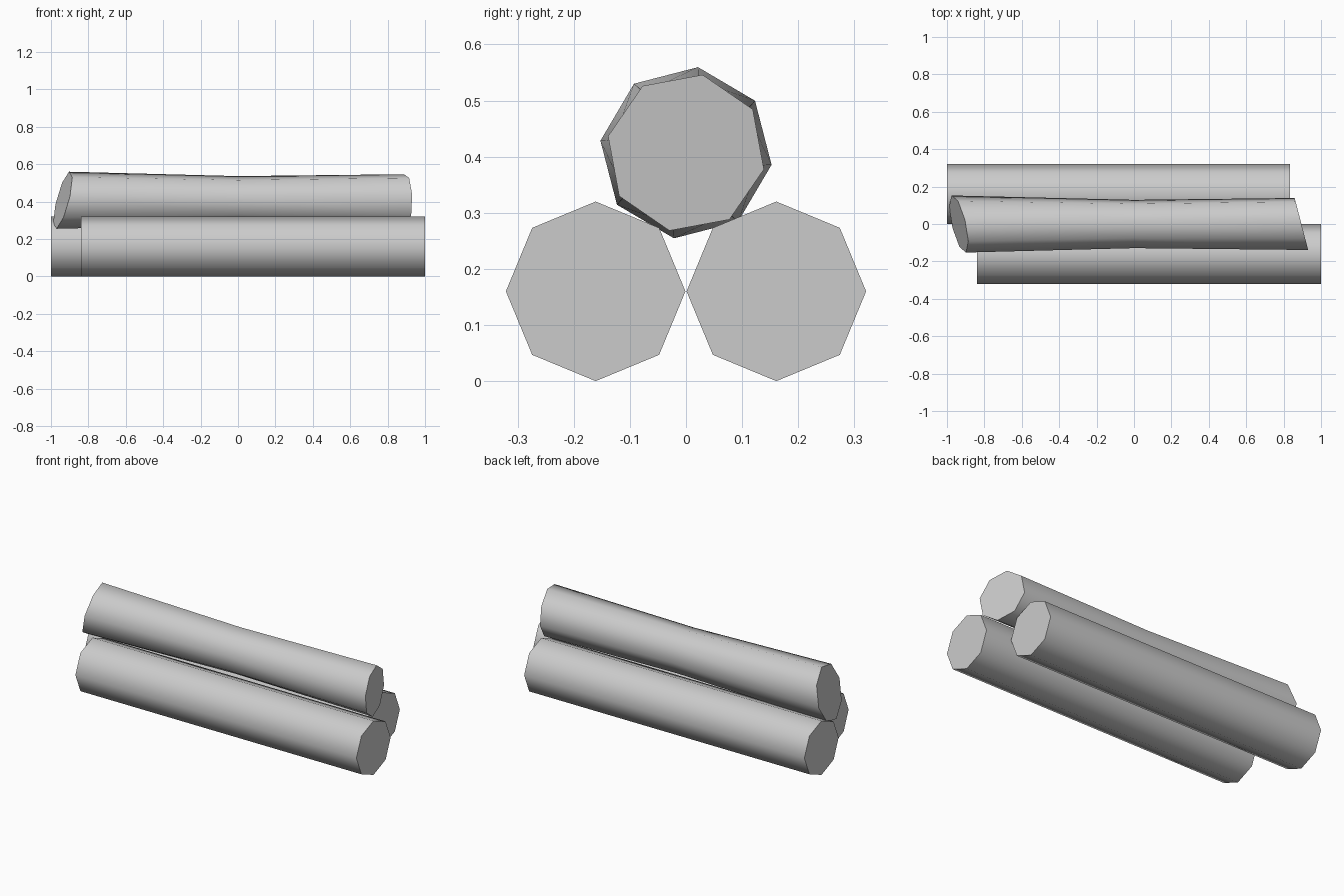
import bpy, bmesh
from math import sin, cos, radians

SIDES = 8

cube = bpy.data.objects.get("Cube")
if cube:
    bpy.data.objects.remove(cube, do_unlink=True)

grey = bpy.data.materials.new("plain_grey")
grey.use_nodes = True
colour = (0.6, 0.6, 0.6, 1)
grey.diffuse_color = colour
grey.node_tree.nodes["Principled BSDF"].inputs["Base Color"].default_value = colour


def make_log(name, y, z, rings):
    """Loft octagon rings along x: (x, radius, start angle, slant in y, slant in z)."""
    bm = bmesh.new()
    loops = []
    for x, radius, start, slant_y, slant_z in rings:
        loop = []
        for i in range(SIDES):
            a = radians(start + i * 360 / SIDES)
            dy, dz = radius * cos(a), radius * sin(a)
            loop.append(bm.verts.new((x + slant_y * dy + slant_z * dz, y + dy, z + dz)))
        loops.append(loop)
    for a, b in zip(loops, loops[1:]):
        for i in range(SIDES):
            j = (i + 1) % SIDES
            bm.faces.new((a[i], a[j], b[j], b[i]))
    # Sawn ends
    bm.faces.new(loops[0])
    bm.faces.new(loops[-1])
    bmesh.ops.recalc_face_normals(bm, faces=bm.faces)
    mesh = bpy.data.meshes.new(name)
    bm.to_mesh(mesh)
    bm.free()
    mesh.materials.append(grey)
    obj = bpy.data.objects.new(name, mesh)
    bpy.context.collection.objects.link(obj)
    bpy.ops.object.select_all(action="DESELECT")
    obj.select_set(True)
    bpy.context.view_layer.objects.active = obj
    bpy.ops.object.shade_smooth_by_angle(angle=radians(60))
    return obj


# Two straight logs lying side by side, staggered lengthwise
for name, y, x0, x1 in (("front_log", -0.161, -0.84, 1.0),
                        ("back_log", 0.161, -1.0, 0.835)):
    make_log(name, y, 0.16, [(x, 0.16, 0, 0, 0) for x in (x0, x1)])

# Slightly waisted and twisted log resting on top, with slanted ends
make_log("top_log", 0, 0.407, [
    (-0.937, 0.154, 82, -0.22, 0.25),
    (0.0, 0.131, 80, 0, 0),
    (0.895, 0.142, 78, -0.26, 0),
])
